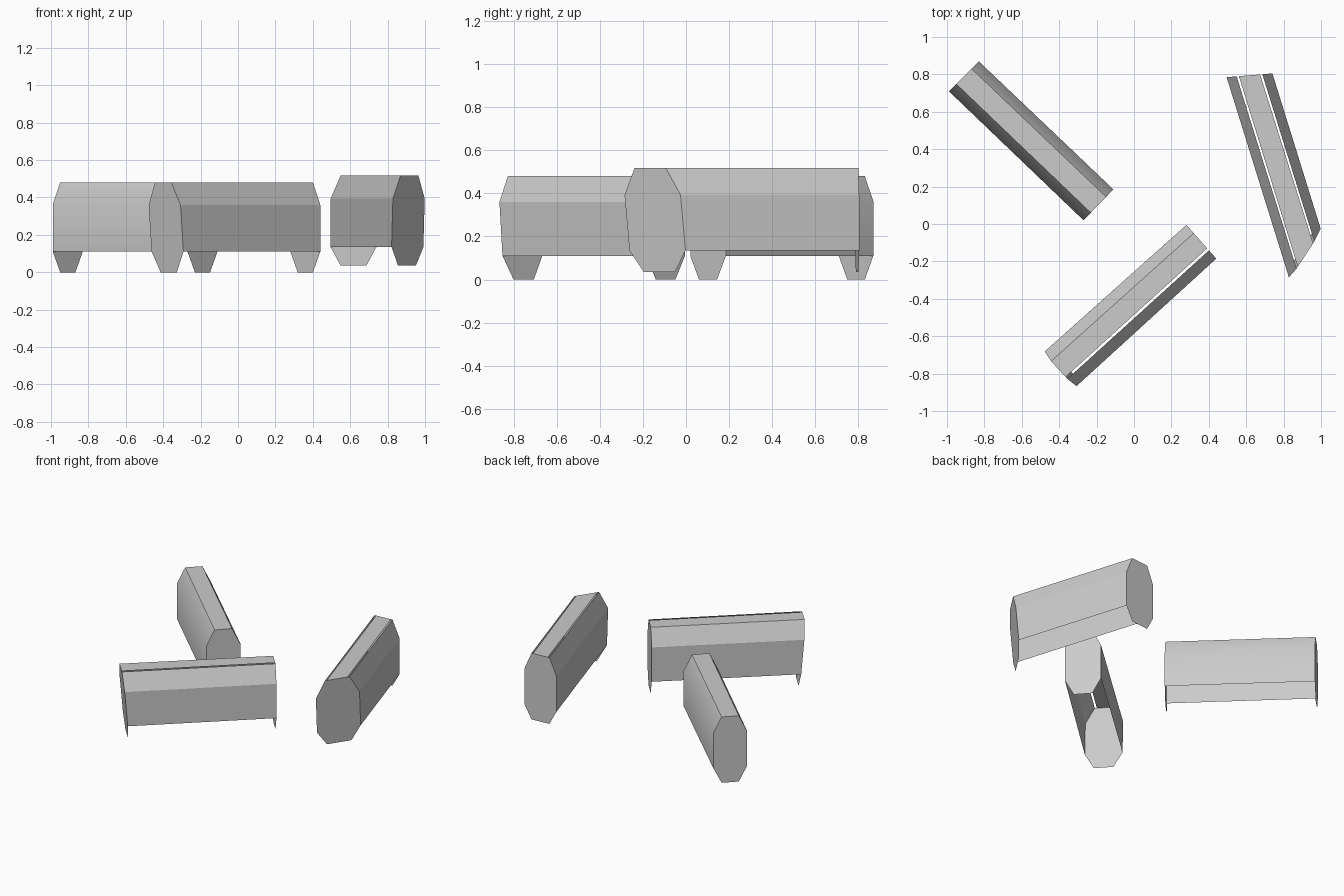
import bpy, bmesh, math
from mathutils import Vector

if "Cube" in bpy.data.objects:
    bpy.data.objects.remove(bpy.data.objects["Cube"])


def ring(left, right, z, narrow, tilt, outward):
    """Octagonal end outline, starting at lower left and going over the top."""
    l, r = Vector((*left, 0)), Vector((*right, 0))
    z0, z1, z2, z3 = z
    n = (1 - narrow) / 2
    prof = [(0, z1), (0, z2), (n, z3), (1 - n, z3), (1, z2), (1, z1), (1 - n, z0), (n, z0)]
    mid = (z0 + z3) / 2
    pts = []
    for u, h in prof:
        p = l.lerp(r, u) + outward * tilt * (h - mid) / (z3 - z0)
        p.z = h
        pts.append(p)
    return pts


def make(name, faces, smooth=False):
    bm = bmesh.new()
    for f in faces:
        bm.faces.new([bm.verts.new(p) for p in f])
    bmesh.ops.remove_doubles(bm, verts=bm.verts, dist=0.0005)
    me = bpy.data.meshes.new(name)
    bm.to_mesh(me)
    bm.free()
    ob = bpy.data.objects.new(name, me)
    bpy.context.collection.objects.link(ob)
    if smooth:
        bpy.context.view_layer.objects.active = ob
        ob.select_set(True)
        bpy.ops.object.shade_smooth_by_angle(angle=math.radians(60))
        ob.select_set(False)
    return ob


def barrier(name, near, far, z, narrow, tilt=0, gaps=(0, 0), smooth=False):
    """Open-bottomed hollow block: two end plates joined by five long panels."""
    axis = (Vector((*near[0], 0)) + Vector((*near[1], 0))
            - Vector((*far[0], 0)) - Vector((*far[1], 0))).normalized()
    a = ring(*near, z, narrow, tilt, axis)
    b = ring(*far, z, narrow, 0, -axis)
    # end plates
    make(name + "_near_end", [a])
    make(name + "_far_end", [b[::-1]])
    # sides, slopes and top; the top panel is trimmed where a slit is visible
    panels = []
    for i in range(5):
        q = [a[i], a[i + 1], b[i + 1], b[i]]
        if i == 2:
            da, db = (a[3] - a[2]).normalized(), (b[3] - b[2]).normalized()
            q = [a[2] + da * gaps[0], a[3] - da * gaps[1],
                 b[3] - db * gaps[1], b[2] + db * gaps[0]]
        panels.append(q[::-1])
    make(name + "_panels", panels, smooth)


# front block
barrier("front_block", ((-0.47, -0.675), (-0.30, -0.86)), ((0.28, -0.005), (0.44, -0.185)),
        (0, 0.11, 0.36, 0.48), 0.51, 0.04, (0, 0.014))
# left block, smoothly shaded
barrier("left_block", ((-0.27, 0.02), (-0.11, 0.185)), ((-0.99, 0.71), (-0.83, 0.87)),
        (0, 0.11, 0.365, 0.48), 0.51, smooth=True)
# right block, raised a little
barrier("right_block", ((0.825, -0.275), (0.995, -0.015)), ((0.495, 0.785), (0.74, 0.805)),
        (0.035, 0.135, 0.393, 0.518), 0.56, 0.045, (0.012, 0.012))
